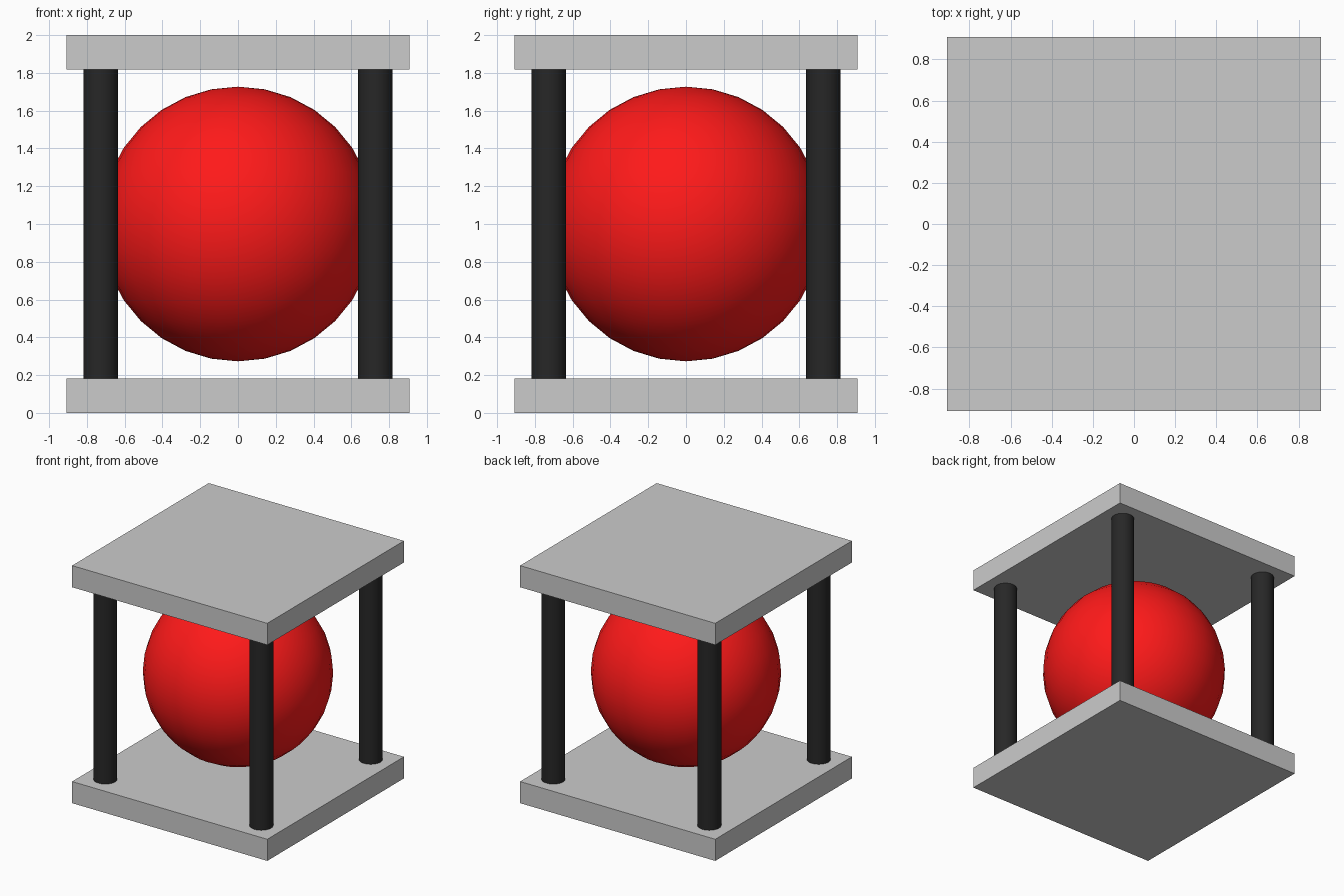
import bpy
import math

if "Cube" in bpy.data.objects:
    bpy.data.objects.remove(bpy.data.objects["Cube"])

PLATE, THICK = 1.818, 0.182      # plate width and thickness
POST, POST_R = 0.727, 0.091      # post offset and radius
BALL_R = 0.727


def material(name, color):
    mat = bpy.data.materials.new(name)
    mat.diffuse_color = color
    mat.use_nodes = True
    mat.node_tree.nodes["Principled BSDF"].inputs["Base Color"].default_value = mat.diffuse_color
    return mat


def finish(name, mat=None, smooth=False):
    obj = bpy.context.object
    obj.name = name
    if mat:
        obj.data.materials.append(mat)
    if smooth:
        bpy.ops.object.shade_smooth_by_angle(angle=math.radians(30))
    return obj


black = material("black", (0.02, 0.02, 0.02, 1))
red = material("red", (1.0, 0.01, 0.01, 1))

# Square base and top plates
for name, z in (("base_plate", THICK / 2), ("top_plate", 2 - THICK / 2)):
    bpy.ops.mesh.primitive_cube_add(size=1, location=(0, 0, z))
    plate = finish(name)
    plate.scale = (PLATE, PLATE, THICK)
    bpy.ops.object.transform_apply(location=False, rotation=False, scale=True)

# Four corner posts between the plates
for side_y, sy in (("front", -1), ("back", 1)):
    for side_x, sx in (("left", -1), ("right", 1)):
        bpy.ops.mesh.primitive_cylinder_add(
            vertices=32, radius=POST_R, depth=2 - 2 * THICK,
            location=(sx * POST, sy * POST, 1))
        finish(f"{side_y}_{side_x}_post", black, smooth=True)

# Floating ball in the middle
bpy.ops.mesh.primitive_uv_sphere_add(
    segments=32, ring_count=16, radius=BALL_R, location=(0, 0, 1))
finish("ball", red, smooth=True)
